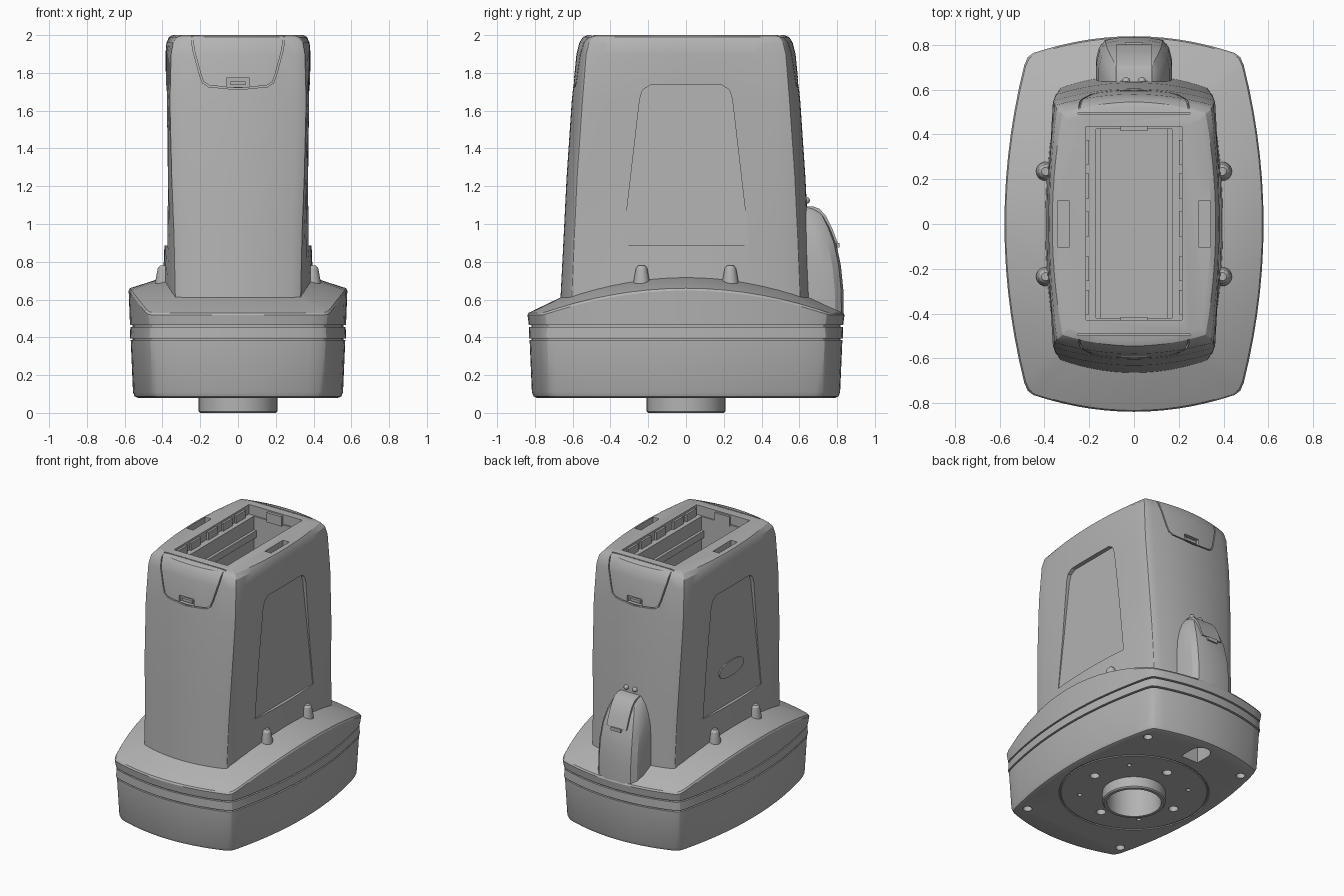
import bpy, bmesh, math
from mathutils import Vector

cube = bpy.data.objects.get("Cube")
if cube:
    bpy.data.objects.remove(cube, do_unlink=True)

grey = bpy.data.materials.new("plain grey")
grey.use_nodes = True
grey.diffuse_color = (0.45, 0.45, 0.45, 1)
grey.node_tree.nodes["Principled BSDF"].inputs["Base Color"].default_value = grey.diffuse_color
parts = []


def make(name, bm, part=True):
    bmesh.ops.recalc_face_normals(bm, faces=bm.faces)
    me = bpy.data.meshes.new(name)
    bm.to_mesh(me)
    bm.free()
    ob = bpy.data.objects.new(name, me)
    bpy.context.scene.collection.objects.link(ob)
    if part:
        me.materials.append(grey)
        parts.append(ob)
    else:
        ob.hide_render = True
    return ob


def loft(name, rings, part=True):
    """Skin a stack of equal point rings and cap both ends."""
    bm = bmesh.new()
    vs = [[bm.verts.new(p) for p in r] for r in rings]
    n = len(vs[0])
    for a, b in zip(vs, vs[1:]):
        for i in range(n):
            j = (i + 1) % n
            bm.faces.new((a[i], a[j], b[j], b[i]))
    bm.faces.new(vs[0][::-1])
    bm.faces.new(vs[-1])
    return make(name, bm, part)


def box(name, x0, x1, y0, y1, z0, z1, part=True):
    return loft(name, [[(x0, y0, z), (x1, y0, z), (x1, y1, z), (x0, y1, z)] for z in (z0, z1)], part)


def disc(name, x, y, profile, part=True, n=32):
    """Turned part from (radius, z) pairs."""
    return loft(name, [[(x + r * math.cos(math.tau * i / n), y + r * math.sin(math.tau * i / n), z)
                        for i in range(n)] for r, z in profile], part)


def cut(target, cutter, keep=False):
    m = target.modifiers.new("cut", "BOOLEAN")
    m.operation, m.solver, m.object = "DIFFERENCE", "EXACT", cutter
    bpy.context.view_layer.objects.active = target
    bpy.ops.object.modifier_apply(modifier=m.name)
    if not keep:
        bpy.data.objects.remove(cutter, do_unlink=True)


def outline(hx, hy, cx, cy, z, corner=0.96, n=14):
    """Bulged rectangle with softened corners; z is a number or a function of y."""
    ts = [corner * (2 * i / n - 1) for i in range(n + 1)]
    side = [(hx - (hx - cx) * t * t, cy * t) for t in ts]
    back = [(-cx * t, hy - (hy - cy) * t * t) for t in ts]
    a, b = side[-1], back[0]
    mid = [((a[0] + b[0] + 2 * cx) / 4, (a[1] + b[1] + 2 * cy) / 4)]
    half = side + mid + back + [(-mid[0][0], mid[0][1])]
    pts = half + [(-x, -y) for x, y in half]
    return [(x, y, z(y) if callable(z) else z) for x, y in pts]


# Base: rounded underside, two seam grooves, arched rim and sloping shoulder
def rim(y):
    return 0.66 - 0.13 * min(1, (y / 0.755) ** 2)


def shoulder(y):
    return 0.72 - 0.10 * min(1, (y / 0.60) ** 2)


def base_ring(inset, z):
    return outline(0.58 - inset, 0.84 - inset, 0.48 - inset, 0.755 - inset, z, 0.94)


rings = [base_ring(i, z) for i, z in ((0.05, 0.08), (0.033, 0.087), (0.024, 0.11), (0.012, 0.385))]
for z in (0.39, 0.46):
    rings += [base_ring(i, z + d) for i, d in
              ((0.01, -0.005), (0.022, -0.004), (0.022, 0.004), (0.008, 0.005))]
rings += [base_ring(0.001, lambda y: rim(y) - 0.012), base_ring(0.007, rim),
          outline(0.385, 0.645, 0.32, 0.59, shoulder, 0.94), outline(0.2, 0.4, 0.16, 0.36, 0.7, 0.94)]
base = loft("base", rings)

# Mounting collar and the holes in the underside
collar = disc("mounting_collar", 0, 0, [(0.2, 0), (0.208, 0.008), (0.208, 0.1)], n=64)
bore = disc("bore", 0, 0, [(0.18, -0.05), (0.18, 0.25)], False, 64)
cut(collar, bore, True)
cut(base, bore)
bpy.ops.mesh.primitive_torus_add(major_radius=0.49, minor_radius=0.007, major_segments=72,
                                 minor_segments=6, location=(0, 0, 0.08))
cut(base, bpy.context.object)
for sx in (-1, 1):
    for sy in (-1, 1):
        cut(base, disc("screw_hole", 0.40 * sx, 0.62 * sy, [(0.03, 0), (0.03, 0.14)], False))
        cut(base, disc("pin_hole", 0.255 * sx, 0.255 * sy, [(0.015, 0), (0.015, 0.12)], False, 16))
for k in range(4):
    a = k * math.pi / 2
    cut(base, disc("bolt_hole", 0.34 * math.cos(a), 0.34 * math.sin(a), [(0.032, 0), (0.032, 0.14)], False))
slot = [(0.07 * math.cos(math.pi * i / 10), 0.68 + 0.07 * math.sin(math.pi * i / 10)) for i in range(11)]
slot += [(-0.07, 0.57), (0.07, 0.57)]
cut(base, loft("port", [[(x, y, z) for x, y in slot] for z in (0, 0.2)], False))

# Tower
TOWER = [(0.405, 0.67, 0.33, 0.61, 0.5), (0.387, 0.647, 0.34, 0.592, 0.95), (0.378, 0.632, 0.352, 0.578, 1.25),
         (0.38, 0.605, 0.362, 0.55, 1.65), (0.384, 0.58, 0.355, 0.53, 1.9), (0.379, 0.565, 0.344, 0.515, 1.96),
         (0.365, 0.545, 0.32, 0.495, 1.99), (0.345, 0.52, 0.295, 0.47, 2.0)]
tower = loft("tower", [outline(*r, 0.985) for r in TOWER])


def tower_depth(x, z):
    """Distance of the tower's end wall from the middle."""
    z = min(z, 1.99)
    for a, b in zip(TOWER, TOWER[1:]):
        if a[4] <= z <= b[4]:
            f = (z - a[4]) / (b[4] - a[4])
            _, hy, cx, cy = (p + (q - p) * f for p, q in zip(a[:4], b[:4]))
            return hy - (hy - cy) * (x / cx) ** 2


# Tapered recesses in both flanks, deepest at the top
panel = [(-0.335, 0.885), (0.335, 0.885), (0.245, 1.66), (0.23, 1.71), (0.19, 1.735),
         (-0.19, 1.735), (-0.23, 1.71), (-0.245, 1.66)]
for s in (-1, 1):
    inner = [(s * (0.368 - 0.018 * (z - 0.885) / 0.85), y, z) for y, z in panel]
    cut(tower, loft("panel", [inner, [(s * 0.6, y, z) for y, z in panel]], False))
    cut(tower, box("top_pocket", s * 0.315 - 0.025, s * 0.315 + 0.025, -0.105, 0.105, 1.96, 2.1, False))

# Seams and latch notches of the two end flaps
path = [(-0.25, 2.03), (-0.235, 1.92), (-0.20, 1.79), (-0.185, 1.75), (-0.155, 1.73), (0, 1.715)]
path += [(-x, z) for x, z in path[-2::-1]]
for s in (-1, 1):
    for p, q in zip(path, path[1:]):
        p, q = Vector(p), Vector(q)
        d = (q - p).normalized() * 0.004
        n = Vector((-d.y, d.x))
        quad = [p - d + n, q + d + n, q + d - n, p - d - n]
        deep = [(v.x, s * (tower_depth(v.x, v.y) - 0.014), v.y) for v in quad]
        cut(tower, loft("seam", [deep, [(v.x, s * 0.9, v.y) for v in quad]], False))
    cut(tower, box("top_seam", -0.25, 0.25, s * 0.495 - 0.004, s * 0.495 + 0.004, 1.985, 2.1, False))
    ys = sorted((s * 0.57, s * 0.9))
    cut(tower, box("notch", -0.06, 0.06, *ys, 1.725, 1.772, False))
    ys = sorted((s * 0.56, s * 0.588))
    box("flap_latch", -0.04, 0.04, *ys, 1.735, 1.755)

# Deep bay in the top with a ledge, rails and retaining tabs
cut(tower, box("bay_mouth", -0.215, 0.215, -0.43, 0.435, 1.93, 2.1, False))
cut(tower, box("bay", -0.17, 0.17, -0.42, 0.425, 1.3, 2.05, False))
for s in (-1, 1):
    for z in (1.55, 1.78):
        xs = sorted((s * 0.15, s * 0.18))
        box("bay_rail", *xs, -0.425, 0.43, z, z + 0.05)
    xs = sorted((s * 0.2, s * 0.225))
    for y in (-0.35, -0.2, 0, 0.17, 0.32):
        box("bay_tab", *xs, y - 0.055, y + 0.055, 1.92, 1.985)
    box("bay_end_tab", -0.06, 0.06, s * 0.43 - 0.015, s * 0.43 + 0.015, 1.92, 1.99)

# Oval badge on one flank
oval = [(0.14 * math.copysign(abs(math.cos(a)) ** 0.7, math.cos(a)), 1.13 + 0.055 * math.sin(a))
        for a in (math.tau * i / 32 for i in range(32))]
loft("oval_badge", [[(x, y, z) for y, z in oval] for x in (-0.35, -0.37)])

# Tapered studs on the shoulder
for sx in (-1, 1):
    for sy in (-1, 1):
        disc("shoulder_stud", 0.395 * sx, 0.235 * sy,
             [(0.046, 0.62), (0.042, 0.70), (0.03, 0.765), (0.018, 0.78)], n=20)


# Connector cover on the back, with a strap and two indicator beads
COVER = [(0.5, 0.835, 0.17), (0.65, 0.833, 0.17), (0.78, 0.82, 0.168), (0.9, 0.795, 0.158),
         (0.98, 0.765, 0.14), (1.04, 0.735, 0.118), (1.08, 0.70, 0.095), (1.093, 0.665, 0.085)]
loft("connector_cover", [[(w * fx, max(0.58, d - dy), z) for fx, dy in
                          ((1, 0.3), (1, 0.1), (0.92, 0.045), (0.75, 0.012), (0.4, 0),
                           (-0.4, 0), (-0.75, 0.012), (-0.92, 0.045), (-1, 0.1), (-1, 0.3))]
                         for z, d, w in COVER])
loft("cover_strap", [[(-0.08, 0.6, z), (0.08, 0.6, z), (0.08, d + 0.008, z), (-0.08, d + 0.008, z)]
                     for z, d, w in COVER[3:]])
box("strap_catch", -0.04, 0.04, 0.75, 0.812, 0.875, 0.9)
for x in (-0.035, 0.035):
    bm = bmesh.new()
    bmesh.ops.create_uvsphere(bm, u_segments=16, v_segments=10, radius=0.018)
    bmesh.ops.translate(bm, vec=(x, 0.638, 1.125), verts=bm.verts)
    make("indicator_bead", bm)

# Smooth shading with crisp edges
bpy.ops.object.select_all(action="DESELECT")
for ob in parts:
    ob.select_set(True)
bpy.context.view_layer.objects.active = tower
bpy.ops.object.shade_smooth_by_angle(angle=math.radians(25))
